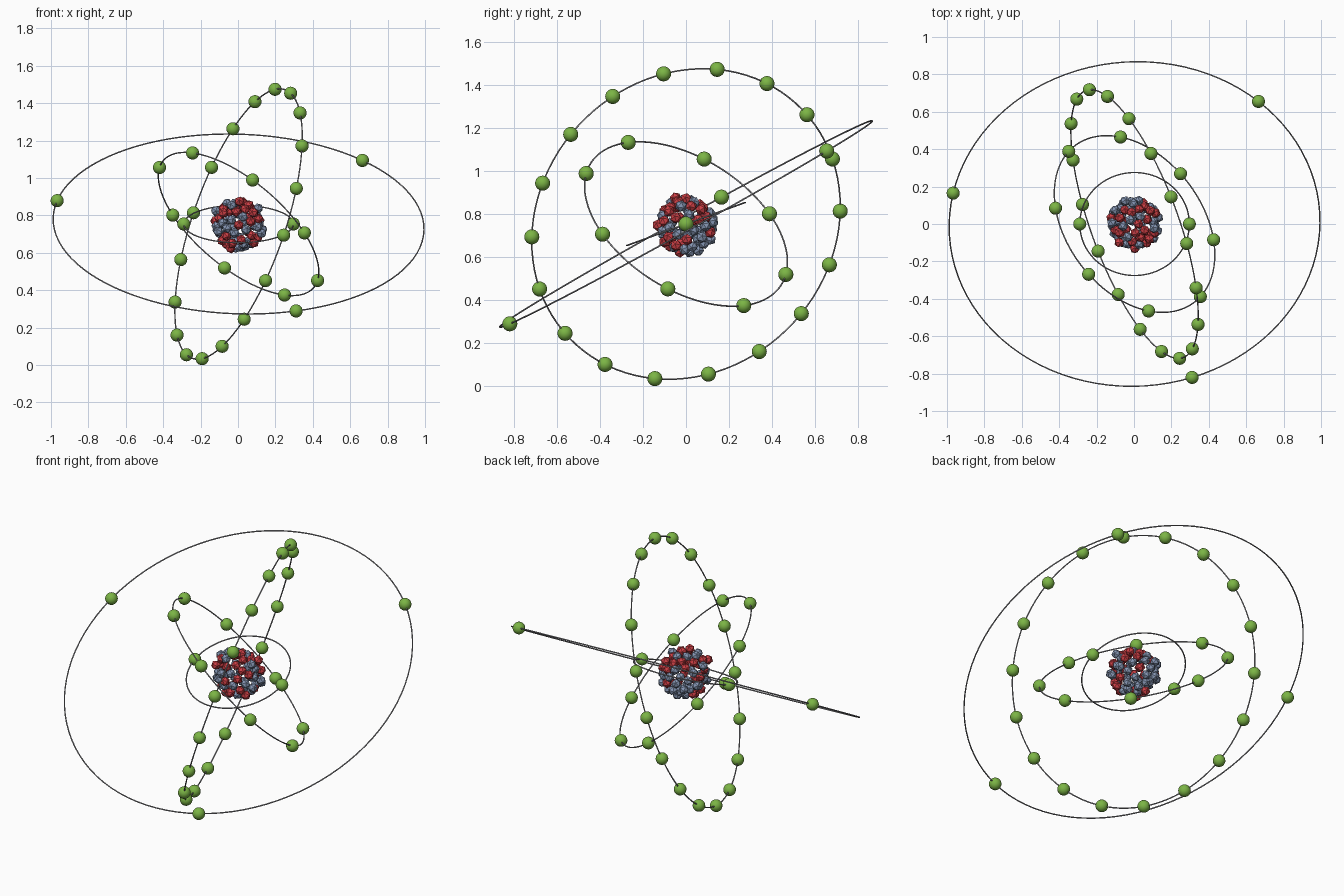
import bpy, bmesh, math, random
from mathutils import Vector, Matrix

if "Cube" in bpy.data.objects:
    bpy.data.objects.remove(bpy.data.objects["Cube"])

CENTRE = Vector((0.003, 0, 0.754))
random.seed(7)


def material(name, rgb):
    m = bpy.data.materials.new(name)
    m.diffuse_color = (*rgb, 1)
    m.use_nodes = True
    m.node_tree.nodes["Principled BSDF"].inputs["Base Color"].default_value = m.diffuse_color
    return m


GREEN = material("leaf green", (0.20, 0.46, 0.06))
RED = material("deep red", (0.62, 0.05, 0.06))
BLUE = material("slate blue", (0.24, 0.31, 0.46))
GREY = material("mid grey", (0.32, 0.32, 0.34))


def add_object(name, bm, mat, smooth):
    mesh = bpy.data.meshes.new(name)
    for f in bm.faces:
        f.smooth = smooth
    bm.to_mesh(mesh)
    bm.free()
    mesh.materials.append(mat)
    ob = bpy.data.objects.new(name, mesh)
    bpy.context.collection.objects.link(ob)
    return ob


def orbit(name, a, b, count):
    """Thin ring through directions a and b, with evenly spaced electrons from a."""
    a, b = Vector(a), Vector(b)
    radius = a.length
    u = a.normalized()
    n = a.cross(b).normalized()
    v = n.cross(u)

    def direction(t):
        return u * math.cos(t) + v * math.sin(t)

    # Ring tube
    bm = bmesh.new()
    segs, sides, thick = 96, 8, 0.0037
    loops = []
    for i in range(segs):
        d = direction(math.tau * i / segs)
        loops.append([bm.verts.new(CENTRE + d * (radius + thick * math.cos(s)) + n * thick * math.sin(s))
                      for s in (math.tau * k / sides for k in range(sides))])
    for i in range(segs):
        p, q = loops[i], loops[(i + 1) % segs]
        for k in range(sides):
            j = (k + 1) % sides
            bm.faces.new((p[k], q[k], q[j], p[j]))
    bmesh.ops.recalc_face_normals(bm, faces=bm.faces)
    add_object(name + "_ring", bm, GREY, True)

    # Electrons
    bm = bmesh.new()
    for i in range(count):
        pos = CENTRE + direction(math.tau * i / count) * radius
        bmesh.ops.create_uvsphere(bm, u_segments=20, v_segments=12, radius=0.035,
                                  matrix=Matrix.Translation(pos))
    add_object(name + "_electrons", bm, GREEN, True)


orbit("first_orbit", (0.293, 0, 0), (0, 0.275, 0.1), 2)
orbit("second_orbit", (0.075, -0.465, 0.235), (-0.42, 0.08, 0.303), 8)
orbit("third_orbit", (0.195, 0.145, 0.72), (-0.24, 0.715, 0.06), 18)
orbit("outer_orbit", (-0.97, 0.165, 0.125), (0.31, -0.815, -0.462), 3)

# Nucleus: protons and neutrons scattered over a small uneven shell
total, protons = 70, 31
points = []
for i in range(total):
    z = 1 - 2 * (i + 0.5) / total
    t = i * math.pi * (3 - math.sqrt(5))
    r = math.sqrt(1 - z * z)
    d = Vector((r * math.cos(t), r * math.sin(t), z))
    points.append(d * random.uniform(0.108, 0.142))
# Protons gather loosely toward the upper front
points.sort(key=lambda p: 0.7 * p.y - p.z + random.uniform(-0.25, 0.25))
for name, mat, group in (("protons", RED, points[:protons]), ("neutrons", BLUE, points[protons:])):
    bm = bmesh.new()
    for p in group:
        turn = Matrix.Rotation(random.uniform(0, math.tau), 4, 'Z') @ Matrix.Rotation(random.uniform(0, 3), 4, 'X')
        bmesh.ops.create_icosphere(bm, subdivisions=1, radius=0.028,
                                   matrix=Matrix.Translation(CENTRE + p) @ turn)
    add_object(name, bm, mat, False)
